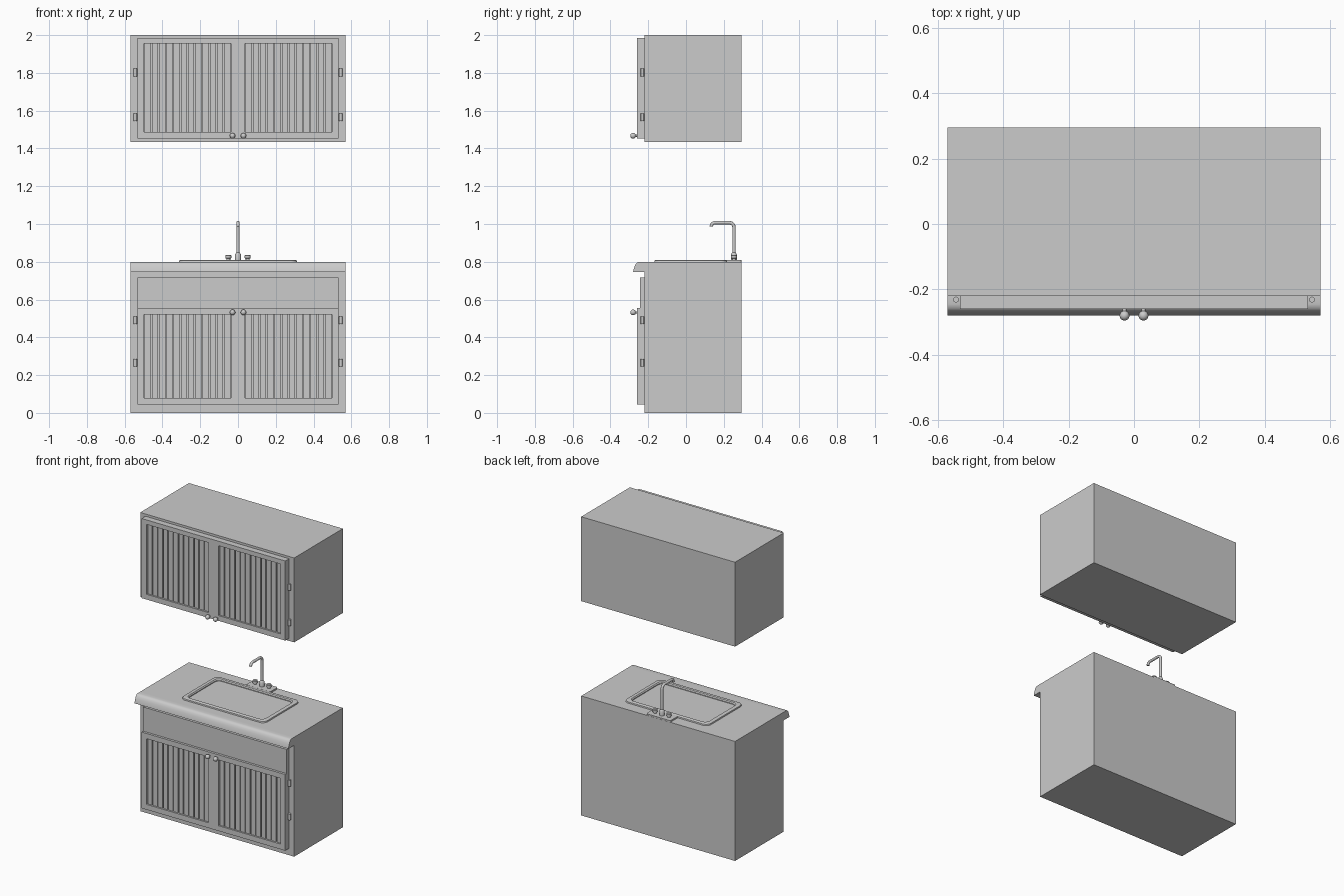
import bpy, bmesh, math
from mathutils import Vector

if "Cube" in bpy.data.objects:
    bpy.data.objects.remove(bpy.data.objects["Cube"])


def make(name, bm, smooth=False):
    bmesh.ops.recalc_face_normals(bm, faces=bm.faces)
    me = bpy.data.meshes.new(name)
    bm.to_mesh(me)
    bm.free()
    ob = bpy.data.objects.new(name, me)
    bpy.context.collection.objects.link(ob)
    bpy.ops.object.select_all(action='DESELECT')
    bpy.context.view_layer.objects.active = ob
    ob.select_set(True)
    if smooth:
        bpy.ops.object.shade_smooth_by_angle(angle=math.radians(35))
    return ob


def loft(name, loops, smooth=False):
    """Skin matching closed loops, capping both ends."""
    bm = bmesh.new()
    rings = [[bm.verts.new(p) for p in loop] for loop in loops]
    n = len(rings[0])
    for a, b in zip(rings, rings[1:]):
        for i in range(n):
            j = (i + 1) % n
            bm.faces.new((a[i], a[j], b[j], b[i]))
    bm.faces.new(rings[0])
    bm.faces.new(rings[-1])
    return make(name, bm, smooth)


def box(name, x0, x1, y0, y1, z0, z1):
    return loft(name, [[(x0, y0, z), (x1, y0, z), (x1, y1, z), (x0, y1, z)] for z in (z0, z1)])


def rounded(x, y0, y1, r, z, seg=6):
    """Rounded rectangle loop, symmetric in x."""
    pts = []
    for k, (cx, cy) in enumerate([(x - r, y1 - r), (r - x, y1 - r), (r - x, y0 + r), (x - r, y0 + r)]):
        for i in range(seg + 1):
            a = math.pi / 2 * (k + i / seg)
            pts.append((cx + r * math.cos(a), cy + r * math.sin(a), z))
    return pts


def lathe(name, origin, profile, axis='Z', seg=16):
    """Turned part: profile is (radius, distance along axis)."""
    o = Vector(origin)
    loops = []
    for r, h in profile:
        ring = []
        for i in range(seg):
            a = 2 * math.pi * i / seg
            c, s = r * math.cos(a), r * math.sin(a)
            ring.append(o + Vector((c, s, h) if axis == 'Z' else (c, -h, s)))
        loops.append(ring)
    return loft(name, loops, True)


W, FRONT, BACK, TOP = 0.57, -0.22, 0.295, 0.80


def doors(prefix, z0, z1, p0, p1, hinge_z, knob_z):
    # Door frame with two openings
    xs = [-0.532, -0.497, -0.037, 0.037, 0.497, 0.532]
    zs = [z0, p0, p1, z1]
    bm = bmesh.new()
    grid = [[bm.verts.new((x, -0.26, z)) for z in zs] for x in xs]
    for i in range(5):
        for j in range(3):
            if not (j == 1 and i in (1, 3)):
                bm.faces.new((grid[i][j], grid[i + 1][j], grid[i + 1][j + 1], grid[i][j + 1]))
    ext = bmesh.ops.extrude_face_region(bm, geom=bm.faces[:])
    bmesh.ops.translate(bm, vec=(0, 0.04, 0),
                        verts=[g for g in ext['geom'] if isinstance(g, bmesh.types.BMVert)])
    make(prefix + "_door_frame", bm)

    for s, side in ((-1, "left"), (1, "right")):
        # Grooved board panel: 12 boards with narrow channels between
        a = min(s * 0.037, s * 0.497)
        step, g = 0.46 / 12, 0.003
        prof = []
        for i in range(12):
            x = a + i * step
            prof += [(x + g, -0.238), (x + g, -0.249), (x + step - g, -0.249), (x + step - g, -0.238)]
        prof += [(a + 0.46, -0.238), (a + 0.46, FRONT), (a, FRONT), (a, -0.238)]
        loft(f"{prefix}_{side}_door_boards", [[(x, y, z) for x, y in prof] for z in (p0, p1)])
        # Hinge barrels
        for n, z in enumerate(hinge_z):
            lathe(f"{prefix}_{side}_hinge_{n + 1}", (s * 0.544, -0.231, z - 0.02),
                  [(0.009, 0), (0.009, 0.04)], seg=12)
        # Round knob on a short stem
        ball = [(0.015 * math.sin(t), 0.02 - 0.015 * math.cos(t))
                for t in (math.radians(25 + 15 * i) for i in range(11))]
        lathe(f"{prefix}_{side}_knob", (s * 0.029, -0.26, knob_z),
              [(0.006, -0.002), (0.006, 0.006)] + ball + [(0.001, 0.035)], 'Y')


# Upper cabinet
box("upper_cabinet", -W, W, FRONT, BACK, 1.435, 2.0)
doors("upper", 1.452, 1.985, 1.487, 1.955, (1.565, 1.802), 1.467)

# Base cabinet with a hole cut for the basin
base = box("base_cabinet", -W, W, FRONT, BACK, 0, TOP)
cutter = loft("basin_cutter", [rounded(0.285, -0.142, 0.192, 0.035, z) for z in (0.54, 0.9)])
cutter.hide_render = True
mod = base.modifiers.new("basin_hole", 'BOOLEAN')
mod.operation, mod.solver, mod.object = 'DIFFERENCE', 'EXACT', cutter
bpy.context.view_layer.objects.active = base
bpy.ops.object.modifier_apply(modifier=mod.name)
bpy.data.objects.remove(cutter)
doors("base", 0.045, 0.555, 0.08, 0.52, (0.265, 0.49), 0.532)

# False drawer front
box("drawer_front", -0.532, 0.532, -0.244, FRONT, 0.555, 0.717)

# Overhanging counter edge
edge = [(FRONT, 0.80), (-0.245, 0.80), (-0.257, 0.797), (-0.266, 0.788), (-0.272, 0.775),
        (-0.278, 0.757), (-0.28, 0.745), (FRONT, 0.745)]
loft("counter_edge", [[(x, y, z) for y, z in edge] for x in (-W, W)], True)

# Sink: raised rim running down into the basin
loft("sink", [rounded(0.312, -0.167, 0.217, 0.035, 0.799),
              rounded(0.310, -0.165, 0.215, 0.035, 0.808),
              rounded(0.306, -0.161, 0.211, 0.034, 0.810),
              rounded(0.286, -0.141, 0.191, 0.032, 0.810),
              rounded(0.280, -0.135, 0.185, 0.030, 0.804),
              rounded(0.268, -0.123, 0.173, 0.030, 0.575),
              rounded(0.250, -0.105, 0.155, 0.025, 0.558)], True)

# Tap plate, collar and handles
loft("tap_plate", [rounded(0.09, 0.212, 0.294, 0.012, z) for z in (0.799, 0.81)], True)
lathe("tap_collar", (0, 0.254, 0.809), [(0.016, 0), (0.016, 0.028), (0.012, 0.036), (0.009, 0.04)])
for s, side in ((-1, "left"), (1, "right")):
    lathe(f"tap_handle_{side}", (s * 0.051, 0.254, 0.809),
          [(0.010, 0), (0.010, 0.008), (0.016, 0.010), (0.016, 0.024), (0.013, 0.028)])

# Spout: bent tube swept along a rounded path
path = [(0.254, 0.83)]
path += [(0.229 + 0.025 * math.cos(math.radians(t)), 0.982 + 0.025 * math.sin(math.radians(t)))
         for t in range(0, 91, 15)]
path += [(0.154 + 0.02 * math.cos(math.radians(t)), 0.987 + 0.02 * math.sin(math.radians(t)))
         for t in range(90, 181, 15)]
loops = []
for i, (y, z) in enumerate(path):
    (ya, za), (yb, zb) = path[max(i - 1, 0)], path[min(i + 1, len(path) - 1)]
    t = Vector((0, yb - ya, zb - za)).normalized()
    n = Vector((1, 0, 0)).cross(t)
    loops.append([Vector((0, y, z)) + 0.009 * (Vector((math.cos(a), 0, 0)) + n * math.sin(a))
                  for a in (2 * math.pi * k / 12 for k in range(12))])
loft("tap_spout", loops, True)
